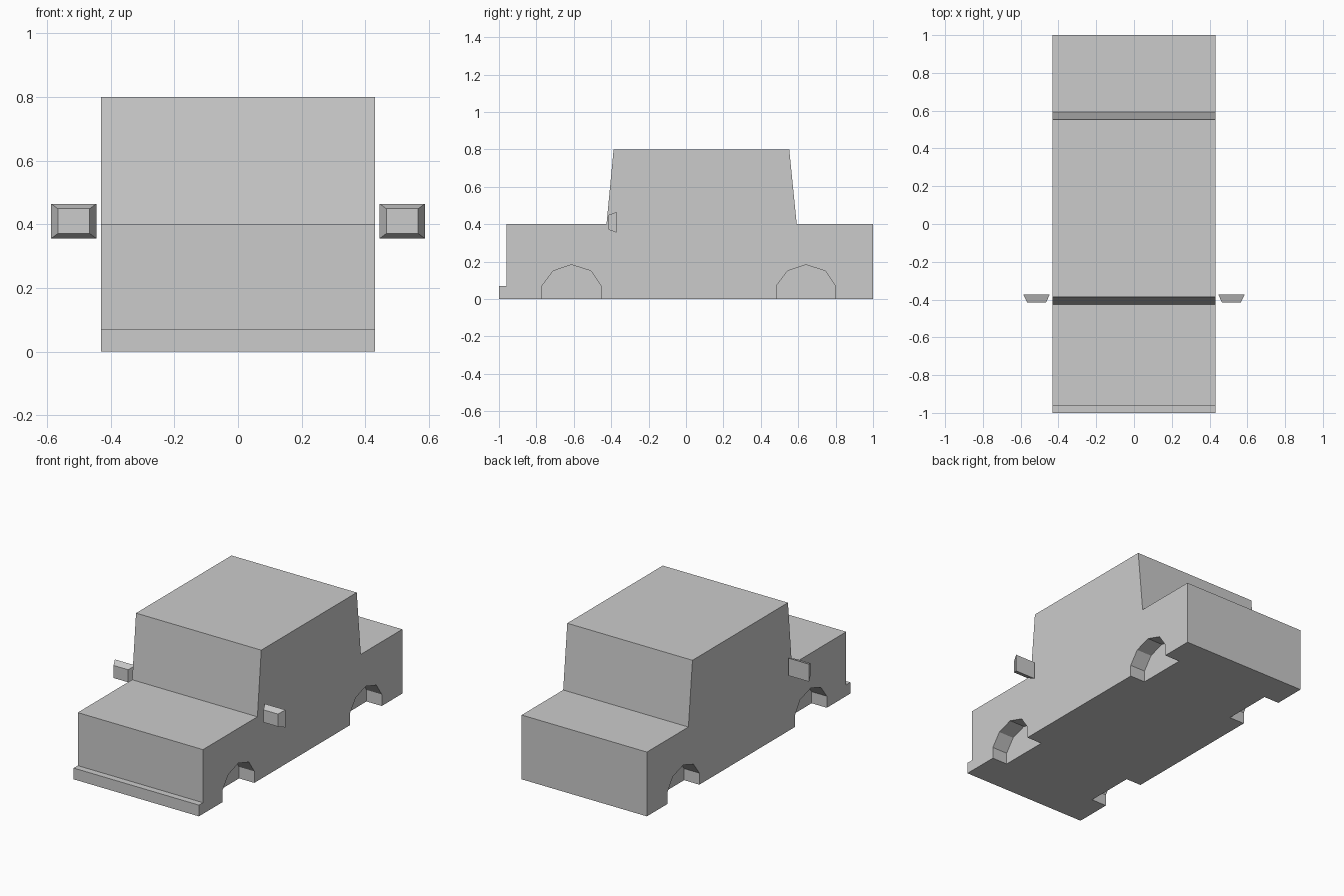
import bpy, bmesh

if "Cube" in bpy.data.objects:
    bpy.data.objects.remove(bpy.data.objects["Cube"])


def extrude_profile(name, points, x0, x1):
    """Prism: (y, z) outline extruded from x0 to x1."""
    bm = bmesh.new()
    face = bm.faces.new([bm.verts.new((x0, y, z)) for y, z in points])
    ext = bmesh.ops.extrude_face_region(bm, geom=[face])
    verts = [v for v in ext["geom"] if isinstance(v, bmesh.types.BMVert)]
    bmesh.ops.translate(bm, verts=verts, vec=(x1 - x0, 0, 0))
    return finish(name, bm)


def finish(name, bm):
    bmesh.ops.recalc_face_normals(bm, faces=bm.faces)
    mesh = bpy.data.meshes.new(name)
    bm.to_mesh(mesh)
    bm.free()
    obj = bpy.data.objects.new(name, mesh)
    bpy.context.collection.objects.link(obj)
    return obj


HALF = 0.431

# Body: side outline with bumper step, bonnet, cabin and boot
body = extrude_profile("car_body", [
    (-1, 0), (-1, 0.07), (-0.96, 0.07), (-0.96, 0.4), (-0.425, 0.4),
    (-0.387, 0.8), (0.552, 0.8), (0.592, 0.4), (1, 0.4), (1, 0)], -HALF, HALF)

# Wheel arches: shallow faceted recesses cut into both sides
ARCH = [(-0.157, -0.1), (-0.157, 0.072), (-0.098, 0.15), (0, 0.183),
        (0.104, 0.15), (0.157, 0.072), (0.157, -0.1)]
for end, cy in (("front", -0.612), ("rear", 0.641)):
    for side, s in (("left", -1), ("right", 1)):
        cutter = extrude_profile(f"{end}_{side}_arch_cutter",
                                 [(cy + y, z) for y, z in ARCH],
                                 s * (HALF - 0.105), s * (HALF + 0.1))
        cutter.hide_render = True
        cutter.hide_set(True)
        mod = body.modifiers.new(cutter.name, "BOOLEAN")
        mod.operation = "DIFFERENCE"
        mod.solver = "EXACT"
        mod.object = cutter

# Wing mirrors: boxes tapering towards the front
for side, s in (("left", -1), ("right", 1)):
    bm = bmesh.new()
    bmesh.ops.create_cube(bm, size=1)
    for v in bm.verts:
        front = v.co.y < 0
        w, h = (0.1, 0.078) if front else (0.142, 0.109)
        v.co = (s * 0.516 + v.co.x * w, -0.415 if front else -0.372,
                0.41 + v.co.z * h)
    finish(f"{side}_wing_mirror", bm)
